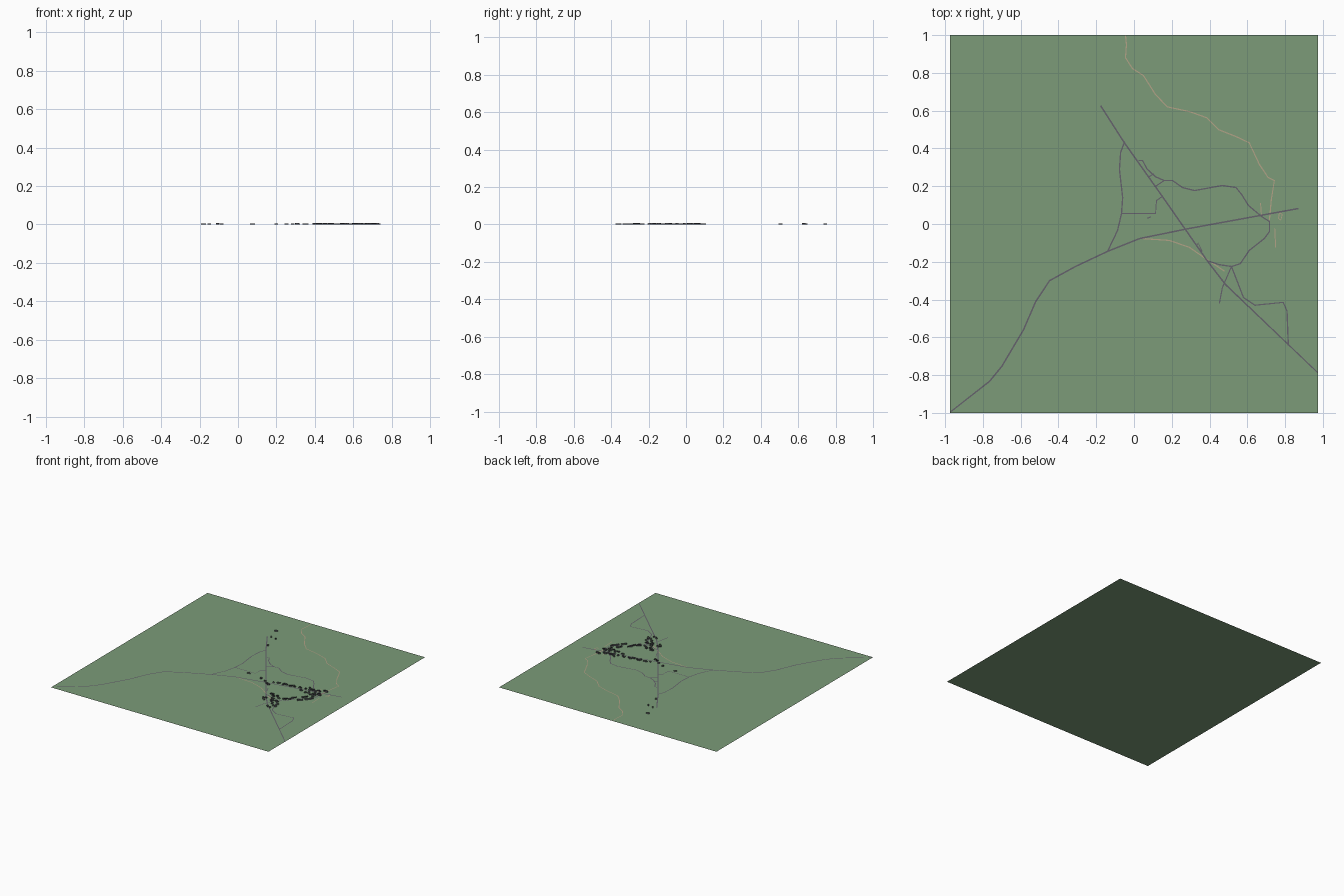
import bpy, math, random
from mathutils import Vector

random.seed(4)


def material(name, rgb):
    m = bpy.data.materials.new(name)
    m.diffuse_color = (*rgb, 1)
    return m


GRASS = material("grass", (0.20, 0.33, 0.19))
TARMAC = material("tarmac", (0.13, 0.12, 0.15))
DIRT = material("dirt", (0.45, 0.36, 0.24))
WALL = material("wall", (0.11, 0.11, 0.13))


def add_mesh(name, verts, faces, mat):
    me = bpy.data.meshes.new(name)
    me.from_pydata(verts, [], faces)
    me.materials.append(mat)
    ob = bpy.data.objects.new(name, me)
    bpy.context.collection.objects.link(ob)
    return ob


def ribbon(name, flat, width, mat, z):
    """Flat mitred strip along a list of x, y pairs."""
    pts = [Vector(p) for p in zip(flat[::2], flat[1::2])]
    verts = []
    for i, p in enumerate(pts):
        a = (p - pts[max(i - 1, 0)]).normalized()
        b = (pts[min(i + 1, len(pts) - 1)] - p).normalized()
        t = (a + b).normalized()
        n = Vector((-t.y, t.x)) * width / 2
        for q in (p + n, p - n):
            verts.append((max(-0.973, min(0.973, q.x)), max(-1, min(1, q.y)), z))
    faces = [(2*i, 2*i + 1, 2*i + 3, 2*i + 2) for i in range(len(pts) - 1)]
    add_mesh(name, verts, faces, mat)


# Ground sheet
X = 0.973
add_mesh("ground", [(-X, -1, 0), (X, -1, 0), (X, 1, 0), (-X, 1, 0)], [(0, 1, 2, 3)], GRASS)

# Main roads
ribbon("west_east_road", [-.973, -.995, -.765, -.833, -.70, -.754, -.585, -.56, -.52, -.41,
       -.447, -.30, -.31, -.225, -.14, -.145, .03, -.077, .29, -.024, .87, .082], .008, TARMAC, .0008)
ribbon("diagonal_road", [-.177, .627, -.055, .436, .15, .146, .39, -.198, .484, -.32,
       .973, -.786], .008, TARMAC, .0009)

# Side roads
ribbon("loop_road", [.024, .336, .045, .336, .07, .29, .114, .25, .16, .23, .204, .23,
       .257, .193, .32, .177, .468, .204, .54, .193, .57, .156, .606, .098, .675, .04,
       .717, .013, .717, -.04, .69, -.077, .61, -.14, .563, -.21, .516, -.225,
       .45, -.215, .39, -.195], .007, TARMAC, .0007)
ribbon("west_lane", [-.05, .436, -.071, .378, -.077, .288, -.06, .14, -.066, .056,
       -.087, -.034, -.14, -.145], .007, TARMAC, .0007)
ribbon("link_lane", [-.066, .056, .114, .056, .119, .124, .15, .146], .006, TARMAC, .0007)
ribbon("south_lane", [.516, -.225, .58, -.39, .64, -.43, .79, -.415, .81, -.46,
       .817, -.643], .007, TARMAC, .0007)
ribbon("south_spur", [.516, -.225, .468, -.336, .452, -.42], .006, TARMAC, .0007)
for i, s in enumerate(([.08, .25, .105, .267], [.16, .23, .115, .2], [.07, .03, .09, .038],
                       [.33, -.12, .34, -.1, .36, -.145])):
    ribbon(f"short_spur_{i + 1}", s, .006, TARMAC, .0007)

# Footpaths
ribbon("north_path", [-.045, 1, -.04, .95, -.045, .88, -.008, .823, .05, .786, .114, .685,
       .177, .62, .294, .595, .384, .563, .447, .5, .54, .463, .61, .43, .664, .315,
       .71, .246, .743, .23, .727, .13, .717, .02], .006, DIRT, .0005)
ribbon("south_path", [.04, -.077, .188, -.087, .294, -.124, .37, -.177, .48, -.25], .006, DIRT, .0005)
ribbon("pond_path", [.77, .06, .765, .03, .777, .02, .785, .05, .77, .06], .005, DIRT, .0005)
ribbon("short_path_north", [.67, .11, .675, .04], .005, DIRT, .0005)
ribbon("short_path_south", [.745, -.02, .75, -.125], .005, DIRT, .0005)


# Houses: open rings of wall, no roof
def houses(name, plots):
    verts, faces = [], []
    for x, y, a in plots:
        w, d = random.uniform(.006, .013), random.uniform(.004, .008)
        h = random.uniform(.004, .007)
        c, s, k = math.cos(a), math.sin(a), len(verts)
        for z in (0, h):
            for u, v in ((-w, -d), (w, -d), (w, d), (-w, d)):
                verts.append((x + u*c - v*s, y + u*s + v*c, z))
        faces += [(k + i, k + (i + 1) % 4, k + 4 + (i + 1) % 4, k + 4 + i) for i in range(4)]
    add_mesh(name, verts, faces, WALL)


def along(p, q, n, near=.014, far=.03):
    """Plots on both sides of the street from p to q."""
    p, q = Vector(p), Vector(q)
    t = (q - p).normalized()
    out = []
    for i in range(n):
        o = p.lerp(q, (i + random.random()) / n)
        o += Vector((-t.y, t.x)) * random.uniform(near, far) * random.choice((-1, 1))
        out.append((o.x, o.y, math.atan2(t.y, t.x)))
    return out


houses("main_street_houses", along((.25, -.03), (.64, .04), 18))
houses("village_houses", along((.60, .03), (.74, .06), 16, .014, .06)
       + along((.61, .10), (.70, .02), 7))
houses("east_lane_houses", along((.71, -.03), (.56, -.21), 14))
houses("south_houses", along((.40, -.20), (.55, -.22), 12, .014, .045)
       + along((.51, -.25), (.56, -.36), 7) + along((.42, -.23), (.54, -.36), 6))
houses("outlying_houses", [(-.18, .745, .3), (-.15, .64, -.9), (-.105, .63, -.9),
       (-.085, .505, -.9), (.075, .03, .3), (.2, .01, .2)])
